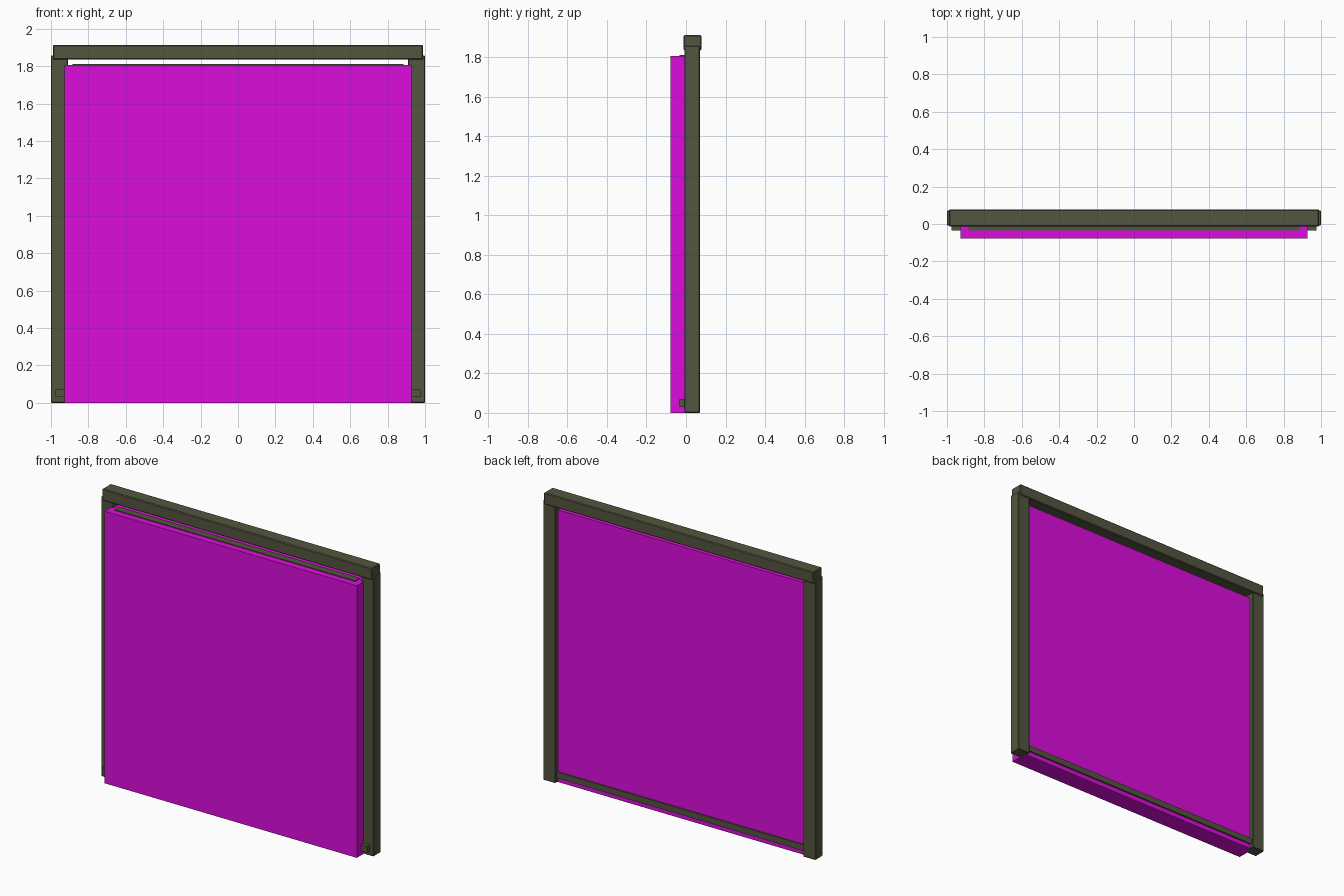
import bpy
import bmesh

if "Cube" in bpy.data.objects:
    bpy.data.objects.remove(bpy.data.objects["Cube"])


def material(name, rgb):
    m = bpy.data.materials.new(name)
    m.diffuse_color = (*rgb, 1.0)
    m.use_nodes = True
    m.node_tree.nodes["Principled BSDF"].inputs["Base Color"].default_value = m.diffuse_color
    return m


FRAME = material("dark_olive_frame", (0.088, 0.092, 0.050))
PANEL = material("magenta_panel", (0.72, 0.004, 0.72))


def box(name, x, y, z, mat, bevel=0.0):
    """Box from (min, max) ranges, with an optional small chamfer."""
    bm = bmesh.new()
    bmesh.ops.create_cube(bm, size=1.0)
    for v in bm.verts:
        for i, (lo, hi) in enumerate((x, y, z)):
            v.co[i] = lo if v.co[i] < 0 else hi
    mesh = bpy.data.meshes.new(name)
    bm.to_mesh(mesh)
    bm.free()
    mesh.materials.append(mat)
    ob = bpy.data.objects.new(name, mesh)
    bpy.context.collection.objects.link(ob)
    if bevel:
        mod = ob.modifiers.new("chamfer", "BEVEL")
        mod.width = bevel
        mod.segments = 1
    return ob


# Side posts
for side, name in ((-1, "left_post"), (1, "right_post")):
    box(name, sorted((side * 0.91, side * 1.0)), (-0.008, 0.071),
        (0.0, 1.858), FRAME, 0.004)

# Header beam across the top
box("header_beam", (-0.99, 0.99), (-0.013, 0.078), (1.835, 1.912), FRAME, 0.005)

# Large infill panel
box("panel", (-0.927, 0.927), (-0.078, 0.045), (0.0, 1.806), PANEL)

# Rails running through the panel
box("bottom_rail", (-0.975, 0.975), (-0.034, 0.055), (0.03, 0.07), FRAME)
box("top_rail", (-0.885, 0.885), (-0.034, 0.015), (1.77, 1.811), FRAME)
